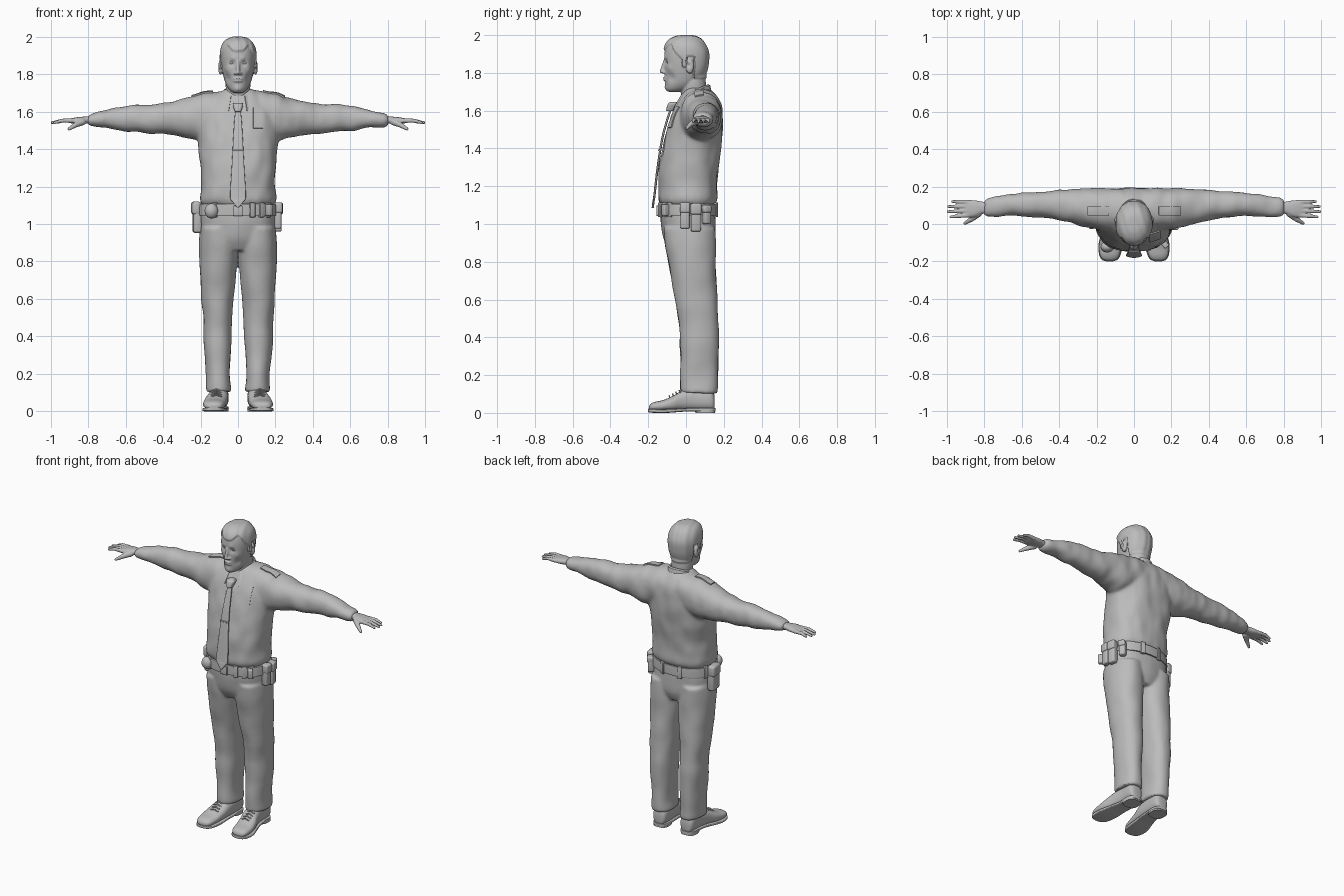
import bpy, bmesh, math
from mathutils import Vector, Matrix, noise

if "Cube" in bpy.data.objects:
    bpy.data.objects.remove(bpy.data.objects["Cube"])
grey = bpy.data.materials.new("plain grey")
grey.use_nodes = True
grey.diffuse_color = (.5, .5, .5, 1)
grey.node_tree.nodes["Principled BSDF"].inputs["Base Color"].default_value = grey.diffuse_color
AXES = {"X": lambda t, u, v: (t, u, v), "Y": lambda t, u, v: (u, t, v), "Z": lambda t, u, v: (u, v, t)}
parts = []

def finish(name, bm):
    bmesh.ops.recalc_face_normals(bm, faces=bm.faces)
    obj = bpy.data.objects.new(name, bpy.data.meshes.new(name))
    bm.to_mesh(obj.data)
    bm.free()
    bpy.context.collection.objects.link(obj)
    parts.append(obj)
    return obj

def bake(obj):
    graph = bpy.context.evaluated_depsgraph_get()
    obj.data = bpy.data.meshes.new_from_object(obj.evaluated_get(graph))
    obj.modifiers.clear()

def fuse(obj, voxel, rounds):
    # melt overlapping volumes into one skin
    mod = obj.modifiers.new("Fuse", "REMESH")
    mod.mode, mod.voxel_size = "VOXEL", voxel
    obj.modifiers.new("Soften", "SMOOTH").iterations = rounds
    bake(obj)

def mirror(obj):
    obj.modifiers.new("Mirror", "MIRROR").use_mirror_merge = False
    bake(obj)

def spline(rows, i, f):
    a, b, c, d = (rows[max(0, min(len(rows) - 1, i + k))] for k in (-1, 0, 1, 2))
    return [q + f / 2 * (r - p + f * (2 * p - 5 * q + 4 * r - s + f * (3 * (q - r) + s - p)))
            for p, q, r, s in zip(a, b, c, d)]

def loft(axis, rows, power=2.0, bm=None, sides=40, steps=5):
    # rows: position along the axis, then low and high limits on the other two axes
    bm = bmesh.new() if bm is None else bm
    rings = []
    for t, u0, u1, v0, v1 in [spline(rows, i, k / steps) for i in range(len(rows) - 1) for k in range(steps)] + [rows[-1]]:
        ring = []
        for k in range(sides):
            a = math.tau * k / sides
            c, s = (math.copysign(abs(w) ** (2 / power), w) for w in (math.cos(a), math.sin(a)))
            ring.append(bm.verts.new(AXES[axis](t, (u0 + u1 + (u1 - u0) * c) / 2, (v0 + v1 + (v1 - v0) * s) / 2)))
        rings.append(ring)
    for r, q in zip(rings, rings[1:]):
        for k in range(sides):
            bm.faces.new((r[k - 1], r[k], q[k], q[k - 1]))
    bm.faces.new(rings[0][::-1])
    bm.faces.new(rings[-1])
    return bm

def even(rows):
    return [(z, -h, h, front, back) for z, h, front, back in rows]

def tube(bm, points, radii, sides=12):
    for p, q, r, s in zip(points, points[1:], radii, radii[1:]):
        p, q = Vector(p), Vector(q)
        turn = (q - p).to_track_quat("Z", "Y").to_matrix().to_4x4()
        bmesh.ops.create_cone(bm, cap_ends=True, segments=sides, radius1=r, radius2=s, depth=(q - p).length,
                              matrix=Matrix.Translation((p + q) / 2) @ turn)
    for p, r in zip(points, radii):
        ball(bm, p, (r, r, r), sides)

def ball(bm, centre, size, sides=20):
    bmesh.ops.create_uvsphere(bm, u_segments=sides, v_segments=10, radius=1,
                              matrix=Matrix.Translation(centre) @ Matrix.Diagonal((*size, 1)))

def box(name, centre, size, turn=0, bevel=.008):
    bm = bmesh.new()
    bmesh.ops.create_cube(bm, size=1, matrix=Matrix.Diagonal((*size, 1)))
    bmesh.ops.bevel(bm, geom=bm.edges[:], offset=bevel, segments=3, affect="EDGES", profile=.5)
    bm.transform(Matrix.Translation(centre) @ Matrix.Rotation(math.radians(turn), 4, "Z"))
    finish(name, bm)

def reshape(obj, rule):
    # move every point by rule(position, normal)
    places = [(v.co.copy(), v.normal.copy()) for v in obj.data.vertices]
    obj.data.vertices.foreach_set("co", [x for p, n in places for x in p + rule(p, n)])
    obj.data.update()

def crumple(obj, stretch, depth):
    reshape(obj, lambda p, n: n * noise.noise(p * stretch) * depth)

def patch(name, centre, size, axis, target, thick):
    # thin plate pressed on to the cloth
    bm = bmesh.new()
    bmesh.ops.create_grid(bm, x_segments=12, y_segments=12, size=.5)
    turn = Matrix.Rotation(math.pi / 2 if axis == "y" else 0, 4, "X")
    bm.transform(Matrix.Translation(centre) @ turn @ Matrix.Diagonal((*size, 1, 1)))
    obj = finish(name, bm)
    wrap = obj.modifiers.new("Press", "SHRINKWRAP")
    wrap.target, wrap.wrap_method, wrap.offset, wrap.use_negative_direction = target, "PROJECT", .002, True
    setattr(wrap, "use_project_" + axis, True)
    plate = obj.modifiers.new("Thickness", "SOLIDIFY")
    plate.thickness, plate.offset = thick, 0
    bake(obj)

# Shirt: torso and both sleeves fused
bm = loft("Z", even([(1.095, .185, -.125, .145), (1.13, .203, -.145, .165), (1.2, .197, -.146, .167),
                     (1.3, .2, -.141, .174), (1.4, .21, -.126, .186), (1.5, .215, -.1, .194), (1.58, .21, -.076, .193),
                     (1.64, .18, -.048, .18), (1.69, .12, -.02, .15), (1.72, .075, 0, .12)]), 2.4)
sleeve = [(.06, -.02, .185, 1.5, 1.715), (.13, -.035, .19, 1.46, 1.708), (.2, -.03, .192, 1.445, 1.697),
          (.28, -.01, .19, 1.462, 1.672), (.4, .02, .181, 1.478, 1.645), (.5, .035, .174, 1.486, 1.638),
          (.6, .04, .166, 1.497, 1.632), (.7, .04, .155, 1.513, 1.608), (.775, .037, .142, 1.518, 1.592),
          (.8, .045, .13, 1.528, 1.58)]
for side in (1, -1):
    loft("X", [(side * r[0], *r[1:]) for r in sleeve], 2.2, bm)
shirt = finish("shirt", bm)
fuse(shirt, .01, 7)
crumple(shirt, Vector((16, 9, 9)), .007)

# Trousers: hips and both legs fused
bm = loft("Z", even([(.86, .1, -.085, .13), (.92, .185, -.115, .155), (1.0, .2, -.132, .16), (1.08, .2, -.137, .157)]), 2.2)
leg = [(.105, .038, .168, -.026, .163), (.12, .036, .17, -.03, .167), (.2, .042, .17, -.03, .167),
       (.4, .034, .184, -.032, .177), (.5, .03, .188, -.042, .172), (.6, .024, .196, -.056, .165),
       (.75, .008, .204, -.085, .158), (.88, .002, .206, -.11, .158), (.98, .002, .2, -.12, .155)]
for side in (1, -1):
    loft("Z", [(z, side * a, side * b, c, d) for z, a, b, c, d in leg], 2.2, bm)
trousers = finish("trousers", bm)
fuse(trousers, .009, 5)
crumple(trousers, Vector((10, 10, 7)), .006)

# Head with neck, nose, ears, lips and raised hair
bm = loft("Z", even([(1.6, .065, -.02, .115), (1.68, .063, -.025, .108), (1.75, .066, -.03, .105), (1.8, .06, -.02, .1)]))
loft("Z", even([(1.7, .025, -.095, -.03), (1.715, .045, -.106, .02), (1.74, .062, -.108, .06), (1.77, .073, -.111, .088),
                (1.82, .084, -.113, .108), (1.87, .09, -.115, .115), (1.91, .09, -.113, .114), (1.945, .083, -.104, .1),
                (1.972, .066, -.084, .08), (1.988, .04, -.05, .05), (1.992, .01, -.02, .02)]), 2.15, bm)
tube(bm, [(0, -.112, 1.868), (0, -.124, 1.825), (0, -.129, 1.808)], [.007, .01, .011])
for side in (1, -1):
    ball(bm, (side * .012, -.118, 1.803), (.01, .012, .008))
    ball(bm, (side * .094, .02, 1.835), (.012, .022, .04))
for z, depth in ((1.776, .014), (1.763, .013)):
    ball(bm, (0, -.108, z), (.026, depth, .006))
head = finish("head", bm)
fuse(head, .005, 2)
grabs = [((.034, -.118, 1.858), .017, (0, .014, 0)), ((.03, -.12, 1.882), .014, (0, -.006, 0)),
         ((.055, -.08, 1.775), .025, (-.005, .006, 0)), ((0, -.11, 1.722), .02, (0, -.006, 0)),
         ((.06, -.09, 1.825), .02, (.003, -.003, 0)), ((.106, .012, 1.84), .011, (-.01, 0, 0))]

def face(p, n):
    # hair rises above a hairline, soft mirrored pulls shape the face
    if p.y < -.02:
        line = 1.915 + .03 * math.exp(-((abs(p.x) - .055) / .02) ** 2) - max(0, p.y + .075) * .9
    else:
        line = 1.825 if p.y < .005 else 1.882 if p.y < .042 else 1.765
    move = n * min(1, max(0, (p.z - line) / .012)) * (.008 + .001 * math.sin(p.x * 160 + p.y * 50))
    for spot, radius, (x, y, z) in grabs:
        gap = (Vector((abs(p.x), p.y, p.z)) - Vector(spot)).length / radius
        move += Vector((math.copysign(x, p.x * x), y, z)) * math.exp(-gap * gap)
    return move

reshape(head, face)
bm = bmesh.new()
ball(bm, (.034, -.091, 1.859), (.014, .013, .008))
mirror(finish("eyes", bm))

# Collar: folded ring, longer towards its two front points
bm = bmesh.new()
rings = []
for k in range(49):
    a = math.radians(-62 + 304 * k / 48)
    c, s = math.cos(a), math.sin(a)
    front, top = max(0, -s), 1.712 + .028 * s
    rings.append([bm.verts.new((x * c, .045 + y * s, top - z)) for x, y, z in (
        (.066, .07, .04), (.07, .073, 0), (.08, .083, .006),
        (.094 + .02 * front ** 4, .092 + .05 * front ** 2, .045 + .055 * front ** 3))])
for r, q in zip(rings, rings[1:]):
    for k in range(3):
        bm.faces.new((r[k], r[k + 1], q[k + 1], q[k]))
collar = finish("collar", bm)
collar.modifiers.new("Thickness", "SOLIDIFY").thickness = .006
bake(collar)

# Tie: knot, hanging blade and clip
finish("tie_knot", loft("Z", [(1.598, -.014, .014, -.1, -.07), (1.605, -.018, .018, -.105, -.06),
                              (1.635, -.028, .028, -.096, -.045), (1.645, -.022, .022, -.085, -.045)], 3))
blade = ((1.085, .002, -.176), (1.12, .03, -.172), (1.15, .042, -.167), (1.3, .034, -.15),
         (1.45, .026, -.126), (1.55, .02, -.1), (1.61, .014, -.08))
finish("tie_blade", loft("Z", [(z, -h, h, y - .006, y + .006) for z, h, y in blade], 4))
box("tie_clip", (0, -.143, 1.39), (.06, .012, .008), bevel=.002)

# Badge plate and shoulder straps
patch("badge_plate", (.11, -.3, 1.565), (.058, .11), "y", shirt, .009)
for side, label in ((1, "left"), (-1, "right")):
    patch(label + "_shoulder_strap", (side * .19, .07, 1.8), (.115, .045), "z", shirt, .012)

# Belt with loops, buckle and carried gear
finish("belt", loft("Z", even([(1.045, .206, -.143, .164), (1.05, .209, -.146, .167), (1.1, .207, -.146, .166),
                               (1.105, .204, -.143, .163)]), 2.2))
box("belt_buckle", (0, -.15, 1.07), (.05, .014, .055), bevel=.004)
for k, angle in enumerate((-128, -68, -52, -38, 72, 108, 160)):
    a = math.radians(angle)
    box("belt_loop_%d" % k, (.204 * math.cos(a), .01 + .156 * math.sin(a), 1.075), (.018, .03, .078), angle, .004)
box("holster", (-.217, .02, 1.035), (.046, .085, .165), 6, .014)
box("holster_flap", (-.224, .02, 1.085), (.046, .092, .07), 6, .014)
for label, x, y, turn, z, height, depth in (("front", .212, -.005, -4, 1.045, .14, .048),
                                            ("middle", .211, .052, 10, 1.035, .15, .05),
                                            ("rear", .18, .108, 32, 1.05, .1, .04)):
    box(label + "_pouch", (x, y, z), (.04, depth, height), turn, .01)
    box(label + "_pouch_flap", (x + .005, y, z + height * .3), (.043, depth + .006, height * .4), turn, .01)
bm = bmesh.new()
ball(bm, (-.142, -.122, 1.07), (.036, .03, .04))
finish("round_pouch", bm)
box("small_pouch", (.165, -.108, 1.075), (.04, .03, .06), -52, .006)

# Hands
bm = loft("X", [(.77, .058, .117, 1.535, 1.575), (.81, .054, .119, 1.535, 1.573), (.85, .038, .126, 1.533, 1.571),
                (.895, .036, .128, 1.538, 1.563), (.91, .045, .12, 1.544, 1.558)], 2.4)
for base, tip, reach in ((.047, .038, .978), (.071, .066, .993), (.094, .093, .99), (.117, .12, .968)):
    tube(bm, [(.885, base, 1.551), (.935, (base + tip) / 2, 1.552), (reach, tip, 1.541)], [.0125, .0105, .0075])
tube(bm, [(.83, .055, 1.545), (.868, .025, 1.528), (.902, .004, 1.507)], [.019, .014, .0085])
hands = finish("hands", bm)
fuse(hands, .004, 2)
mirror(hands)

# Shoes: uppers, soles with heels, and laces
mirror(finish("shoe_uppers", loft("Y", [
    (-.196, .115, .145, .02, .034), (-.188, .092, .168, .012, .047), (-.165, .077, .182, .01, .058),
    (-.12, .067, .186, .01, .068), (-.07, .06, .179, .01, .09), (-.02, .053, .163, .012, .118), (.05, .05, .15, .012, .135),
    (.12, .052, .148, .012, .135), (.145, .062, .138, .015, .11), (.152, .08, .12, .03, .08)], 2.4)))
bm = loft("Y", [(-.2, .115, .145, .004, .022), (-.19, .088, .172, .002, .021), (-.16, .07, .187, 0, .02),
                (-.1, .06, .188, 0, .02), (-.02, .056, .165, .006, .024), (.04, .052, .15, .008, .026),
                (.12, .05, .15, .008, .026), (.15, .066, .134, .008, .026), (.156, .085, .115, .008, .026)], 5)
loft("Z", [(0, .051, .151, .05, .154), (.025, .051, .151, .045, .154)], 2.8, bm, steps=1)
mirror(finish("shoe_soles", bm))
bm = bmesh.new()
for k in range(4):
    y, z = -.085 + .018 * k, .087 + .0095 * k
    tube(bm, [(.09, y, z - .008), (.116, y - .004, z + .003), (.142, y, z - .008)], [.004] * 3, 8)
mirror(finish("shoe_laces", bm))

# One colour and smooth shading for every part
bpy.ops.object.select_all(action="DESELECT")
for obj in parts:
    obj.data.materials.clear()
    obj.data.materials.append(grey)
    obj.select_set(True)
bpy.context.view_layer.objects.active = parts[0]
bpy.ops.object.shade_smooth_by_angle(angle=math.radians(40))
